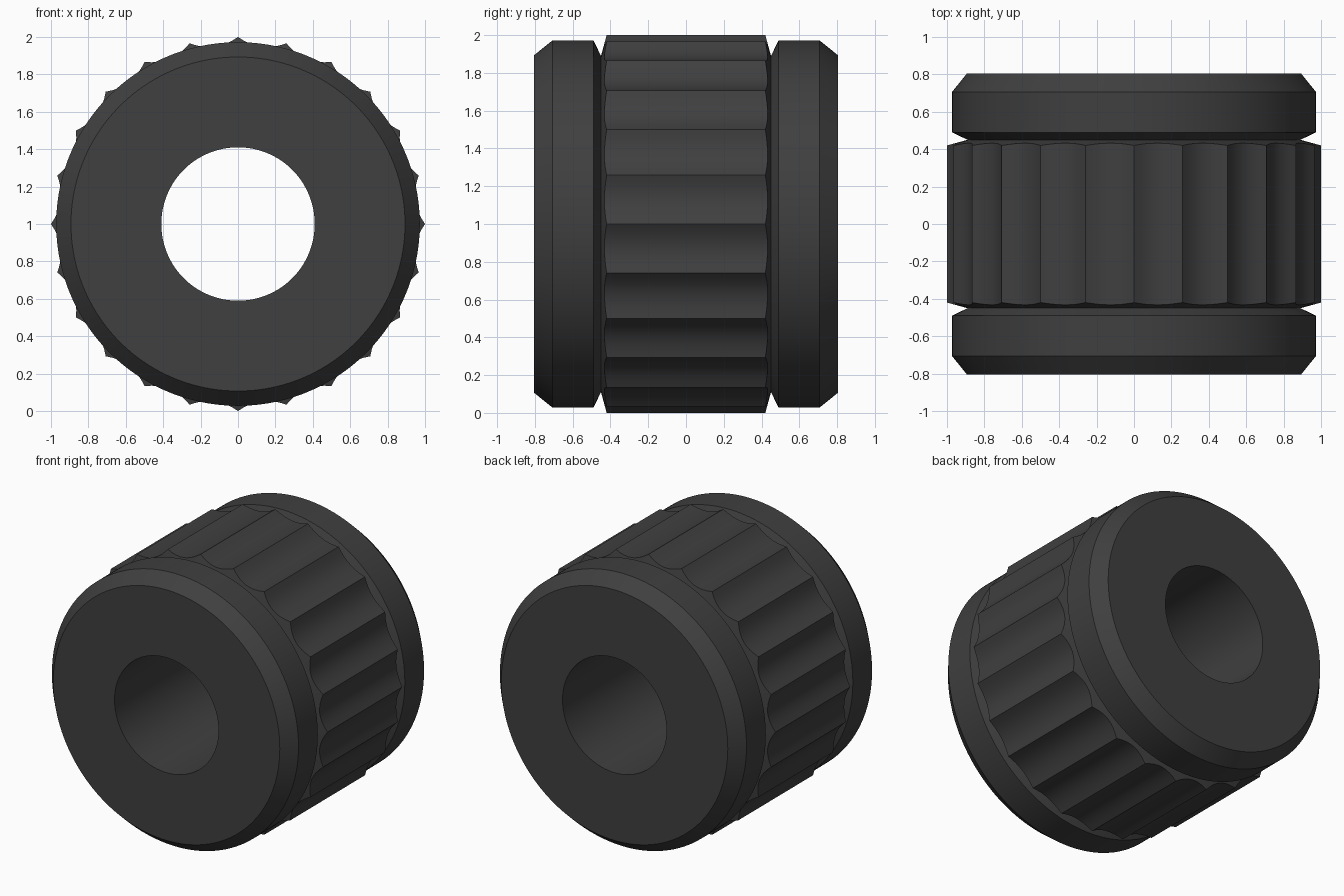
import bpy, bmesh, math

cube = bpy.data.objects.get("Cube")
if cube:
    bpy.data.objects.remove(cube, do_unlink=True)

RIDGES = 24        # ridges around the grip
STEPS = 8          # facets per flute
SEGMENTS = RIDGES * STEPS
PEAK, FLUTE_DEPTH = 1.0, 0.045
GROOVE_Y, GROOVE_R = 0.45, 0.89
GRIP_Y = 0.42

# Charcoal material
charcoal = bpy.data.materials.new("charcoal")
charcoal.use_nodes = True
colour = (0.05, 0.05, 0.05, 1)
charcoal.diffuse_color = colour
bsdf = charcoal.node_tree.nodes["Principled BSDF"]
bsdf.inputs["Base Color"].default_value = colour
bsdf.inputs["Roughness"].default_value = 0.6


def half_profile(step):
    """(radius, y) points from the bore mouth to the grip edge."""
    t = 2 * step / STEPS - 1                      # -1 and 1 at ridges, 0 mid-flute
    grip_r = PEAK - FLUTE_DEPTH * (1 - t * t)
    # The flute runs out along the conical wall of the groove
    slope = (grip_r - GROOVE_R) / (PEAK - GROOVE_R)
    grip_y = GROOVE_Y + (GRIP_Y - GROOVE_Y) * slope
    return [
        (0.41, 0.805), (0.893, 0.805),            # end face
        (0.972, 0.707), (0.972, 0.49),            # chamfer and rim
        (GROOVE_R, GROOVE_Y), (grip_r, grip_y),   # groove and grip edge
    ]


# Fluted roller with two rims and a through bore, as one closed solid
bm = bmesh.new()
columns = []
for i in range(SEGMENTS):
    a = math.tau * i / SEGMENTS
    back = half_profile(i % STEPS)
    loop = back + [(r, -y) for r, y in reversed(back)]
    columns.append([bm.verts.new((r * math.cos(a), y, 1 + r * math.sin(a)))
                    for r, y in loop])
for i, col in enumerate(columns):
    nxt = columns[(i + 1) % SEGMENTS]
    for j in range(len(col)):
        k = (j + 1) % len(col)
        bm.faces.new((col[j], col[k], nxt[k], nxt[j]))
bmesh.ops.recalc_face_normals(bm, faces=bm.faces)

mesh = bpy.data.meshes.new("fluted_roller")
bm.to_mesh(mesh)
bm.free()
mesh.materials.append(charcoal)
roller = bpy.data.objects.new("fluted_roller", mesh)
bpy.context.collection.objects.link(roller)

# Smooth curves, crisp ridges and chamfers
bpy.ops.object.select_all(action="DESELECT")
roller.select_set(True)
bpy.context.view_layer.objects.active = roller
bpy.ops.object.shade_smooth_by_angle(angle=math.radians(28))
